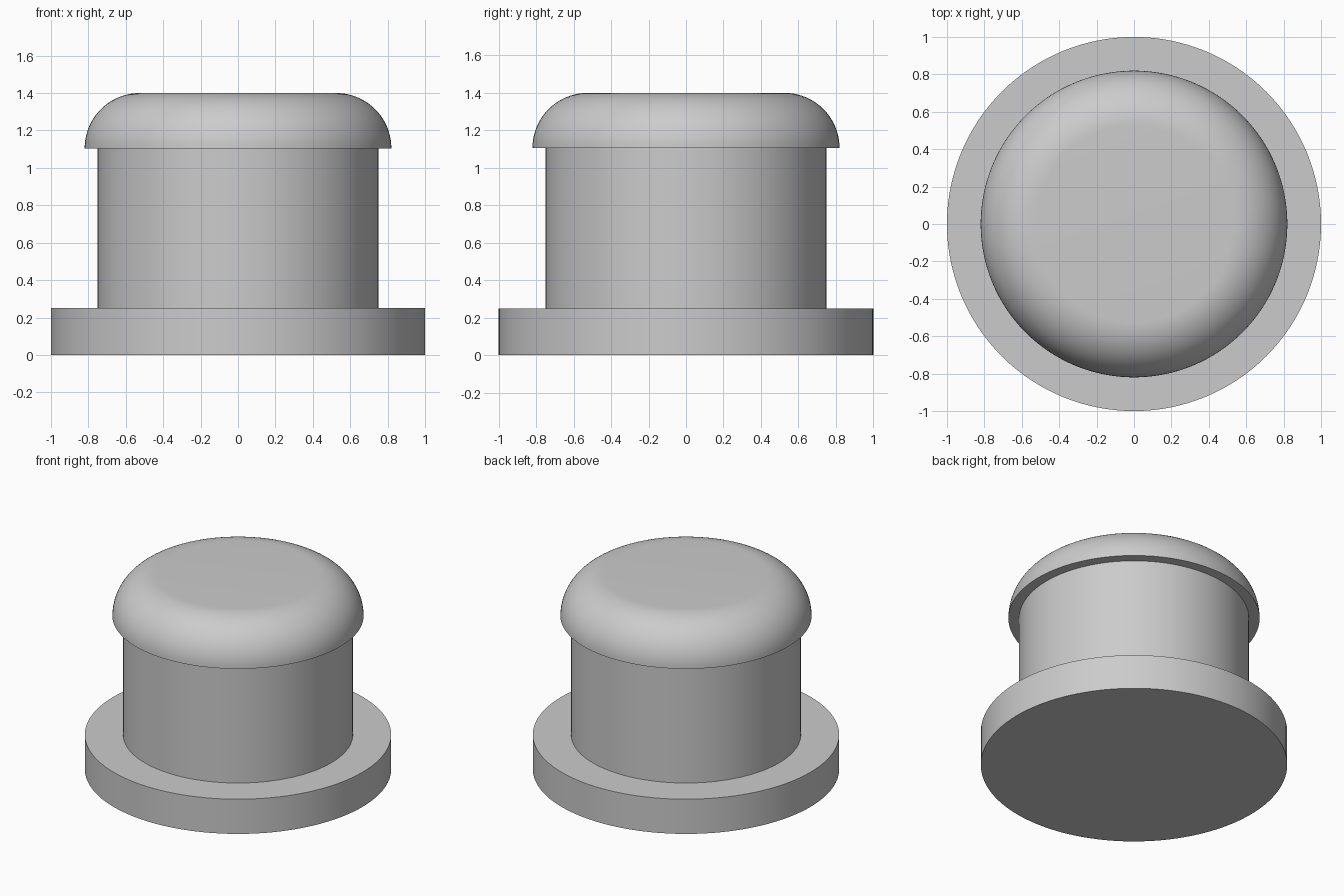
import bpy
import bmesh
import math

SEGMENTS = 128

cube = bpy.data.objects.get("Cube")
if cube:
    bpy.data.objects.remove(cube, do_unlink=True)

grey = bpy.data.materials.new("light_grey")
grey.use_nodes = True
colour = (0.6, 0.6, 0.6, 1)
grey.diffuse_color = colour
grey.node_tree.nodes["Principled BSDF"].inputs["Base Color"].default_value = colour


def turned_part(name, profile):
    """Revolve an (radius, height) outline around z and cap both ends."""
    bm = bmesh.new()
    rings = []
    for radius, z in profile:
        ring = bmesh.ops.create_circle(bm, segments=SEGMENTS, radius=radius)["verts"]
        for v in ring:
            v.co.z = z
        rings.append(ring)
    for low, high in zip(rings, rings[1:]):
        for i in range(SEGMENTS):
            j = (i + 1) % SEGMENTS
            bm.faces.new((low[i], low[j], high[j], high[i]))
    bm.faces.new(rings[0])
    bm.faces.new(rings[-1])
    bmesh.ops.recalc_face_normals(bm, faces=bm.faces)

    mesh = bpy.data.meshes.new(name)
    bm.to_mesh(mesh)
    bm.free()
    mesh.materials.append(grey)
    obj = bpy.data.objects.new(name, mesh)
    bpy.context.collection.objects.link(obj)
    bpy.ops.object.select_all(action="DESELECT")
    obj.select_set(True)
    bpy.context.view_layer.objects.active = obj
    bpy.ops.object.shade_smooth_by_angle(angle=math.radians(30))
    return obj


# Flat round flange
turned_part("base_flange", [(1, 0), (1, 0.25)])

# Straight cylindrical shaft, slightly sunk into its neighbours
turned_part("shaft", [(0.75, 0.2), (0.75, 1.15)])

# Overhanging cap with a quarter-round shoulder and flat top
cap_radius, cap_base, fillet, steps = 0.82, 1.105, 0.295, 20
shoulder = []
for k in range(steps + 1):
    a = math.pi / 2 * k / steps
    shoulder.append((cap_radius - fillet + fillet * math.cos(a),
                     cap_base + fillet * math.sin(a)))
turned_part("rounded_cap", shoulder)
